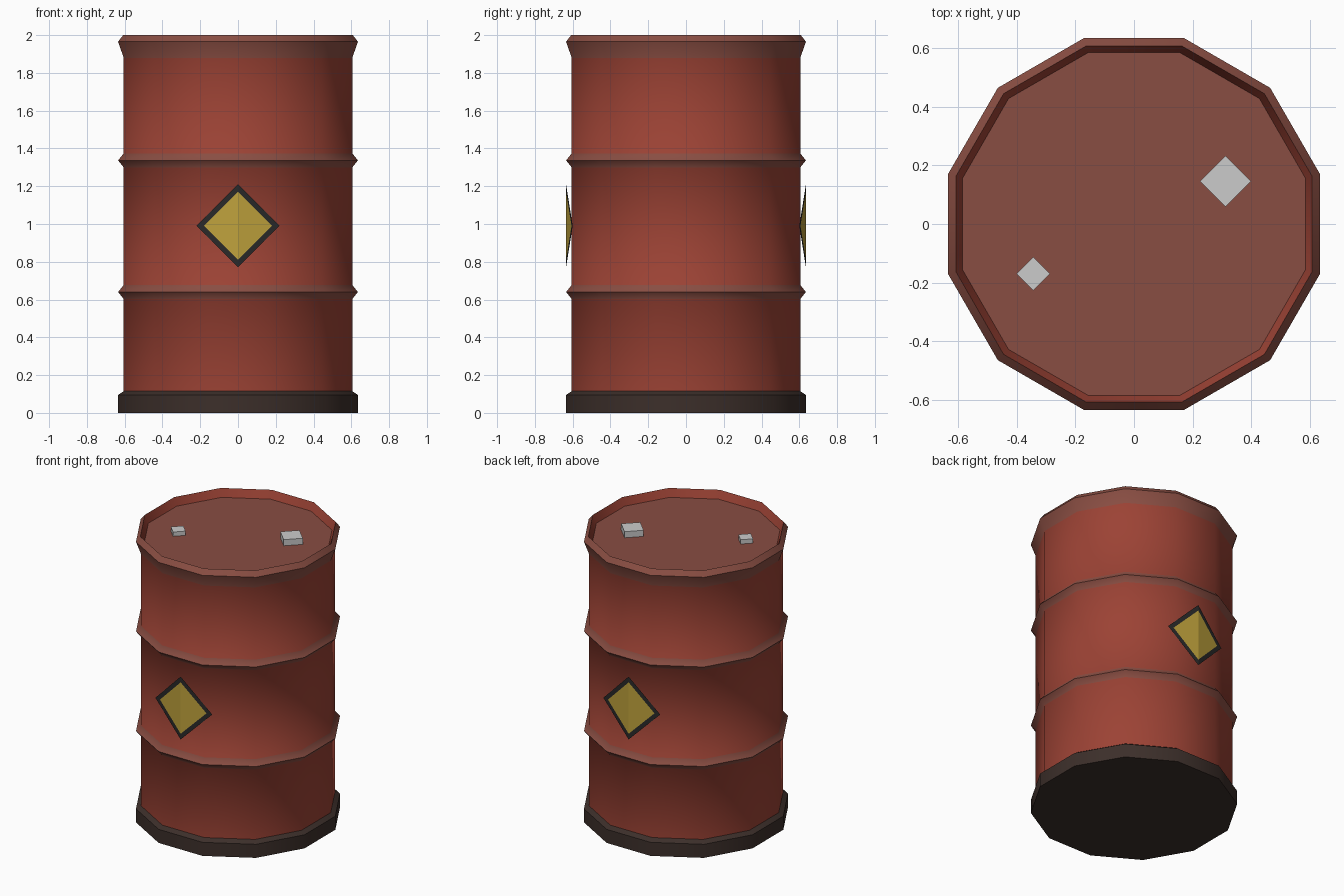
import bpy, bmesh, math

if "Cube" in bpy.data.objects:
    bpy.data.objects.remove(bpy.data.objects["Cube"])

SIDES = 12
K = 1 / math.cos(math.pi / SIDES)   # flat distance -> corner radius


def material(name, rgb):
    m = bpy.data.materials.new(name)
    m.diffuse_color = (*rgb, 1)
    m.use_nodes = True
    m.node_tree.nodes["Principled BSDF"].inputs["Base Color"].default_value = m.diffuse_color
    return m


RED = material("red_paint", (0.33, 0.055, 0.035))
WORN = material("worn_paint", (0.25, 0.075, 0.055))
DARK = material("grimy_base", (0.045, 0.028, 0.023))
BLACK = material("sign_border", (0.022, 0.022, 0.022))
YELLOW = material("sign_yellow", (0.52, 0.36, 0.045))


def add_object(name, bm, mats):
    bmesh.ops.recalc_face_normals(bm, faces=bm.faces[:])
    me = bpy.data.meshes.new(name)
    bm.to_mesh(me)
    bm.free()
    for m in mats:
        me.materials.append(m)
    ob = bpy.data.objects.new(name, me)
    bpy.context.collection.objects.link(ob)
    return ob


# Drum: (flat distance, z, material of the band above this ring)
profile = [
    (0.635, 0.0, 2), (0.635, 0.095, 2), (0.605, 0.115, 0),
    (0.605, 0.603, 1), (0.635, 0.64, 1), (0.605, 0.677, 0),
    (0.605, 1.30, 1), (0.635, 1.337, 1), (0.605, 1.374, 0),
    (0.605, 1.88, 1), (0.635, 1.965, 1), (0.608, 2.0, 0), (0.585, 1.945, 1),
]
bm = bmesh.new()
rings = []
for r, z, _ in profile:
    ring = []
    for i in range(SIDES):
        a = 2 * math.pi * (i + 0.5) / SIDES
        ring.append(bm.verts.new((r * K * math.cos(a), r * K * math.sin(a), z)))
    rings.append(ring)
for j in range(len(rings) - 1):
    for i in range(SIDES):
        n = (i + 1) % SIDES
        f = bm.faces.new((rings[j][i], rings[j][n], rings[j + 1][n], rings[j + 1][i]))
        f.material_index = profile[j][2]
bm.faces.new(rings[0]).material_index = 2
bm.faces.new(rings[-1]).material_index = 1
drum = add_object("drum", bm, [RED, WORN, DARK])
bpy.context.view_layer.objects.active = drum
drum.select_set(True)
bpy.ops.object.shade_smooth_by_angle(angle=math.radians(50))


# Warning signs: diamonds folded along the vertical centre line
def sign(name, side):
    bm = bmesh.new()

    def point(x, z, out=0.0):
        y = 0.635 + out - 0.16 * abs(x)
        return bm.verts.new((x * -side, side * y, 0.99 + z))

    def diamond(h, out):
        return [point(0, h, out), point(h, 0, out), point(0, -h, out), point(-h, 0, out)]

    outer, inner = diamond(0.22, 0), diamond(0.18, 0)
    for i in range(4):
        n = (i + 1) % 4
        bm.faces.new((outer[i], outer[n], inner[n], inner[i]))
    for a, b, c in ((0, 1, 2), (0, 2, 3)):
        bm.faces.new((inner[a], inner[b], inner[c])).material_index = 1
    ob = add_object(name, bm, [BLACK, YELLOW])
    # make the face normals point outward
    me = ob.data
    if me.polygons[0].normal.y * side < 0:
        me.flip_normals()


sign("front_sign", -1)
sign("back_sign", 1)


# Bung caps on the lid: four-sided plugs
def cap(name, x, y, r, top):
    bm = bmesh.new()
    bmesh.ops.create_cone(bm, cap_ends=True, segments=4, radius1=r, radius2=r, depth=top - 1.94)
    bmesh.ops.translate(bm, verts=bm.verts[:], vec=(x, y, (top + 1.94) / 2))
    add_object(name, bm, [])


cap("large_cap", 0.313, 0.146, 0.087, 1.988)
cap("small_cap", -0.344, -0.17, 0.057, 1.975)
